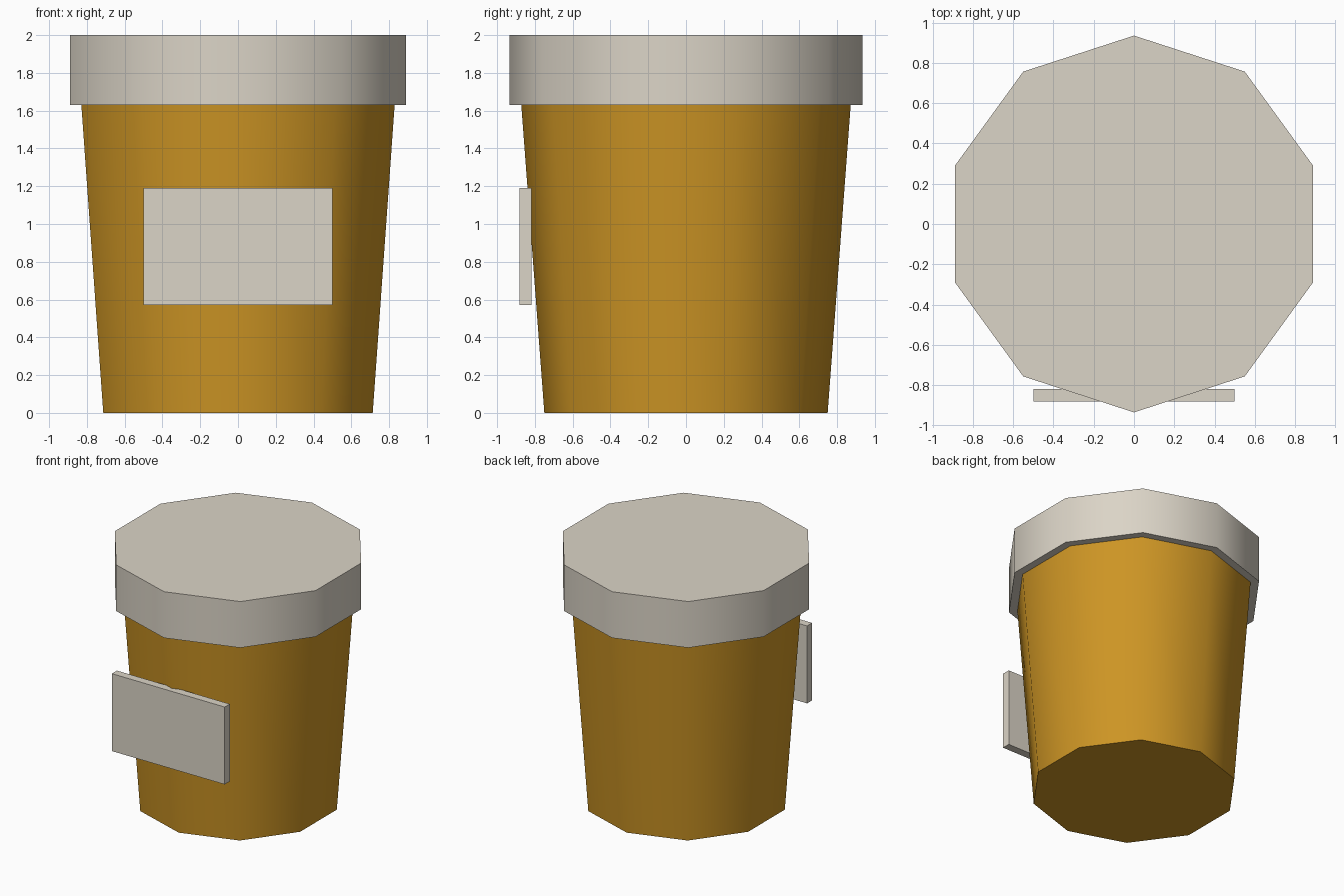
import bpy
import math

cube = bpy.data.objects.get("Cube")
if cube:
    bpy.data.objects.remove(cube, do_unlink=True)


def make_material(name, rgb):
    mat = bpy.data.materials.new(name)
    mat.use_nodes = True
    color = (*rgb, 1.0)
    mat.diffuse_color = color
    mat.node_tree.nodes["Principled BSDF"].inputs["Base Color"].default_value = color
    return mat


def tapered_drum(name, bottom_radius, top_radius, z_low, z_high, mat):
    """Ten-sided closed drum with soft sides and crisp rims."""
    bpy.ops.mesh.primitive_cone_add(
        vertices=10, radius1=bottom_radius, radius2=top_radius,
        depth=z_high - z_low, location=(0, 0, (z_low + z_high) / 2))
    obj = bpy.context.object
    obj.name = name
    obj.data.materials.append(mat)
    bpy.ops.object.shade_smooth_by_angle(angle=math.radians(60))
    return obj


amber = make_material("amber_plastic", (0.61, 0.30, 0.018))
cream = make_material("cream_white", (0.71, 0.66, 0.57))

# Tapered container and overhanging lid
tapered_drum("bottle_body", 0.75, 0.872, 0.0, 1.63, amber)
tapered_drum("lid", 0.935, 0.935, 1.63, 2.0, cream)

# Flat label panel on the front
bpy.ops.mesh.primitive_cube_add(size=1, location=(0, -0.85, 0.88))
label = bpy.context.object
label.name = "label_panel"
label.scale = (1.0, 0.064, 0.62)
label.data.materials.append(cream)
bpy.ops.object.transform_apply(location=False, rotation=False, scale=True)
